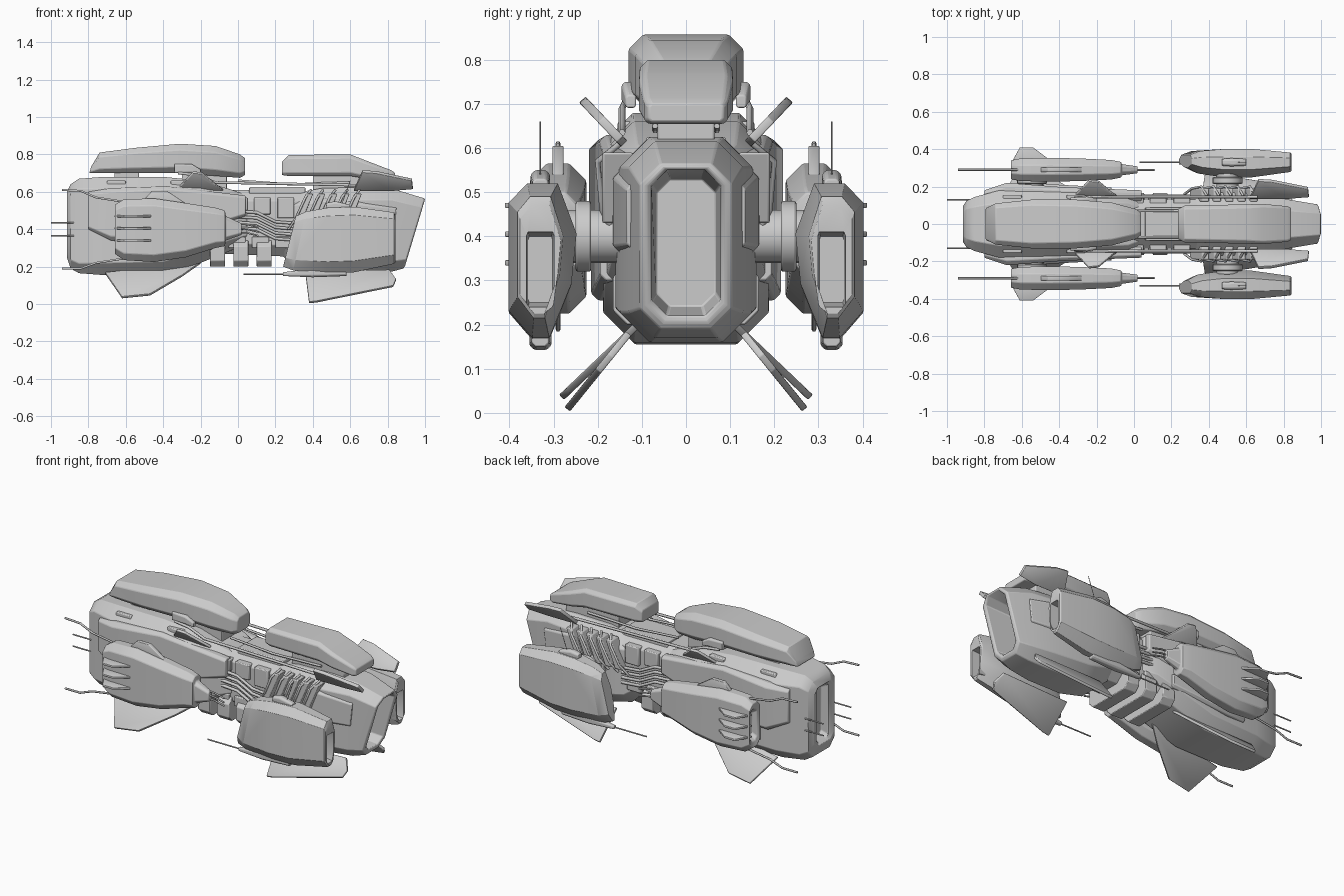
import bpy, bmesh, math
from mathutils import Vector


def finish(name, bm, mirror=False, bevel=0.006, angle=32, solid=0):
    bmesh.ops.recalc_face_normals(bm, faces=bm.faces)
    me = bpy.data.meshes.new(name)
    bm.to_mesh(me)
    bm.free()
    for p in me.polygons:
        p.use_smooth = True
    me.set_sharp_from_angle(angle=math.radians(angle))
    ob = bpy.data.objects.new(name, me)
    bpy.context.collection.objects.link(ob)
    if solid:
        m = ob.modifiers.new("thickness", 'SOLIDIFY')
        m.thickness, m.offset = solid, 0
    if bevel:
        m = ob.modifiers.new("bevel", 'BEVEL')
        m.width, m.segments, m.limit_method = bevel, 2, 'ANGLE'
        m.angle_limit = math.radians(35)
    if mirror:
        m = ob.modifiers.new("mirror", 'MIRROR')
        m.use_axis = (False, True, False)
    return ob


def octagon(c):
    return lambda w, h: [(sy * (w - a * c * min(w, h)), sz * (h - (1 - a) * c * min(w, h)))
                         for sy, sz, a in [(1, 1, 0), (1, 1, 1), (-1, 1, 1), (-1, 1, 0),
                                           (-1, -1, 0), (-1, -1, 1), (1, -1, 1), (1, -1, 0)]]


def loft(name, sections, profile=octagon(0.45), mirror=False, bevel=0.004, angle=32):
    """sections: x, y centre, z low, z high, half width, lean of the section"""
    bm = bmesh.new()
    rings = []
    for x, yc, z0, z1, hw, k in sections:
        zc, hh = (z0 + z1) / 2, (z1 - z0) / 2
        rings.append([bm.verts.new((x + k * v, yc + u, zc + v)) for u, v in profile(hw, hh)])
    for a, b in zip(rings, rings[1:]):
        for i in range(len(a)):
            j = (i + 1) % len(a)
            bm.faces.new((a[i], a[j], b[j], b[i]))
    bm.faces.new(rings[0])
    bm.faces.new(rings[-1])
    return finish(name, bm, mirror, bevel, angle)


def box(name, x0, x1, y0, y1, z0, z1, mirror=False, lean=0, bevel=0.005):
    return loft(name, [(x, (y0 + y1) / 2, z0, z1, (y1 - y0) / 2, lean) for x in (x0, x1)],
                lambda w, h: [(w, h), (-w, h), (-w, -h), (w, -h)], mirror, bevel)


def fin(name, pts, ya, za, slope, thick=0.016):
    """flat fin drawn in x,z and tilted outwards: y = ya + slope * (z - za)"""
    bm = bmesh.new()
    bm.faces.new([bm.verts.new((x, ya + slope * (z - za), z)) for x, z in pts])
    return finish(name, bm, True, 0.003, 32, thick)


def tube(name, pts, r):
    cu = bpy.data.curves.new(name, 'CURVE')
    cu.dimensions, cu.bevel_depth, cu.bevel_resolution, cu.use_fill_caps = '3D', r, 1, True
    for s in (1, -1):
        sp = cu.splines.new('POLY')
        sp.points.add(len(pts) - 1)
        for p, (x, y, z) in zip(sp.points, pts):
            p.co = (x, s * y, z, 1)
    ob = bpy.data.objects.new(name, cu)
    bpy.context.collection.objects.link(ob)


def hub(name, x, z, r, y0, y1):
    bm = bmesh.new()
    bmesh.ops.create_cone(bm, cap_ends=True, segments=24, radius1=r, radius2=r, depth=y1 - y0)
    for v in bm.verts:
        v.co = Vector((x + v.co.x, (y0 + y1) / 2 + v.co.z, z + v.co.y))
    finish(name, bm, True, 0.005)


# Main hull: forward block with slit mouth, neck, rear block with slanted intake
loft("forward_hull", [
    (-0.86, 0, 0.28, 0.57, 0.045, 0), (-0.90, 0, 0.26, 0.59, 0.055, 0), (-0.915, 0, 0.25, 0.60, 0.095, 0),
    (-0.895, 0, 0.19, 0.64, 0.125, 0), (-0.85, 0, 0.165, 0.67, 0.145, 0), (-0.72, 0, 0.155, 0.68, 0.18, 0),
    (-0.40, 0, 0.16, 0.68, 0.188, 0), (-0.20, 0, 0.22, 0.66, 0.187, 0), (-0.03, 0, 0.29, 0.61, 0.17, 0),
    (0.05, 0, 0.32, 0.58, 0.13, 0)], octagon(0.36))
loft("neck", [(-0.1, 0, 0.27, 0.61, 0.13, 0), (0.35, 0, 0.25, 0.61, 0.13, 0)])
loft("rear_hull", [
    (0.24, 0, 0.27, 0.57, 0.11, 0.1), (0.32, 0, 0.20, 0.60, 0.15, 0.1), (0.45, 0, 0.165, 0.62, 0.16, 0),
    (0.68, 0, 0.16, 0.625, 0.15, 0), (0.82, 0, 0.17, 0.615, 0.13, 0.05), (0.94, 0, 0.19, 0.565, 0.105, 0.3),
    (0.947, 0, 0.205, 0.555, 0.09, 0.3), (0.942, 0, 0.22, 0.55, 0.078, 0.3), (0.70, 0, 0.24, 0.53, 0.068, 0)])
loft("rear_cheek", [(0.42, 0.13, 0.37, 0.57, 0.04, 0), (0.65, 0.125, 0.36, 0.55, 0.04, 0),
                    (0.84, 0.105, 0.37, 0.52, 0.03, 0.1)], mirror=True)

# Forward shoulder plates and lower skirts
loft("shoulder_plate", [(-0.80, 0.15, 0.40, 0.60, 0.03, 0), (-0.68, 0.17, 0.34, 0.62, 0.05, 0),
                        (-0.38, 0.162, 0.34, 0.63, 0.035, 0), (0.04, 0.15, 0.47, 0.58, 0.03, 0)], mirror=True)
loft("lower_skirt", [(-0.62, 0.17, 0.26, 0.36, 0.03, 0), (-0.50, 0.18, 0.255, 0.38, 0.035, 0),
                     (-0.12, 0.165, 0.30, 0.38, 0.03, 0)], mirror=True)
for i, x in enumerate((-0.70, -0.36)):
    box(f"deck_hatch_{i}", x, x + 0.10, 0.10, 0.155, 0.61, 0.66, True)

# Top pods and their pylons
loft("forward_top_pod", [
    (-0.79, 0, 0.70, 0.735, 0.085, 0.3), (-0.74, 0, 0.70, 0.81, 0.11, 0), (-0.55, 0, 0.70, 0.835, 0.13, 0),
    (-0.31, 0, 0.70, 0.857, 0.13, 0), (-0.12, 0, 0.685, 0.845, 0.115, 0), (0.01, 0, 0.675, 0.80, 0.08, 0),
    (0.038, 0, 0.69, 0.78, 0.06, 0)], octagon(0.42))
loft("rear_top_pod", [
    (0.235, 0, 0.69, 0.76, 0.08, 0), (0.27, 0, 0.685, 0.797, 0.098, 0), (0.60, 0, 0.685, 0.80, 0.105, 0),
    (0.69, 0, 0.67, 0.765, 0.107, 0), (0.82, 0, 0.655, 0.715, 0.095, 0), (0.84, 0, 0.66, 0.70, 0.085, 0)],
    octagon(0.32))
for n, a, b in (("forward", -0.66, -0.53), ("forward_aft", -0.30, -0.06), ("rear", 0.40, 0.75)):
    box(n + "_top_pylon", a, b, -0.065, 0.065, 0.60, 0.72)
loft("top_pod_blister", [(-0.34, 0.13, 0.70, 0.75, 0.012, 0), (-0.25, 0.13, 0.70, 0.75, 0.016, 0),
                         (-0.20, 0.125, 0.69, 0.72, 0.012, 0)], mirror=True)

# Forward side pods: front mouth, tapering to a snout
loft("forward_side_pod", [
    (-0.62, 0.29, 0.32, 0.47, 0.026, 0), (-0.65, 0.29, 0.30, 0.49, 0.032, 0), (-0.66, 0.29, 0.27, 0.53, 0.05, 0),
    (-0.61, 0.29, 0.235, 0.56, 0.06, 0), (-0.45, 0.29, 0.225, 0.565, 0.064, 0), (-0.28, 0.29, 0.25, 0.54, 0.06, 0),
    (-0.12, 0.29, 0.30, 0.515, 0.052, 0), (-0.07, 0.29, 0.31, 0.50, 0.042, 0), (-0.065, 0.29, 0.34, 0.47, 0.03, 0),
    (0.02, 0.29, 0.37, 0.43, 0.018, 0)], octagon(0.6), True)
for i, z in enumerate((0.34, 0.405, 0.47)):
    bm = bmesh.new()
    bm.faces.new([bm.verts.new((x, y, z)) for x, y in
                  ((-0.66, 0.32), (-0.61, 0.41), (-0.54, 0.41), (-0.42, 0.32))])
    finish(f"side_vane_{i}", bm, True, 0.002, 32, 0.012)
fin("pod_top_crest", [(-0.52, 0.54), (-0.46, 0.605), (-0.38, 0.605), (-0.25, 0.52)], 0.29, 0.5, 0, 0.025)
tube("pod_upper_prong", [(-0.94, 0.29, 0.61), (-0.84, 0.29, 0.605), (-0.76, 0.29, 0.57), (-0.60, 0.29, 0.545)], 0.006)
tube("pod_lower_prong", [(-0.94, 0.29, 0.19), (-0.84, 0.29, 0.19), (-0.76, 0.29, 0.22), (-0.60, 0.29, 0.245)], 0.006)
for i, z in enumerate((0.365, 0.435)):
    tube(f"bow_probe_{i}", [(-1.0, 0.13, z), (-0.80, 0.13, z)], 0.004)
for i, z in enumerate((0.385, 0.405, 0.43)):
    tube(f"snout_barrel_{i}", [(-0.02, 0.288, z), (0.05, 0.288, z - 0.005), (0.11, 0.288, z - 0.02)], 0.005)

# Rear side pods: keel-shaped section with rectangular rear mouth
KEEL = [(1, .75), (.45, 1), (-.45, 1), (-1, .35), (-.85, -.3), (-.2, -1), (.3, -1), (1, -.65)]
SLOT = [(1, .9), (.9, 1), (-.9, 1), (-1, .9), (-1, -.9), (-.9, -1), (.9, -1), (1, -.9)]
loft("rear_side_pod", [
    (0.275, 0.335, 0.20, 0.47, 0.035, 0.25), (0.33, 0.33, 0.18, 0.495, 0.06, 0.22),
    (0.48, 0.325, 0.165, 0.515, 0.076, 0), (0.62, 0.325, 0.17, 0.52, 0.077, 0), (0.835, 0.33, 0.215, 0.49, 0.052, 0),
    (0.842, 0.33, 0.225, 0.47, 0.046, 0), (0.841, 0.33, 0.24, 0.41, 0.031, 0), (0.74, 0.33, 0.25, 0.40, 0.028, 0)],
    lambda w, h: [(u * w, v * h) for u, v in (SLOT if w < 0.033 else KEEL)], True, 0.003)
loft("rear_pod_turret", [(0.47, 0.33, 0.50, 0.54, 0.018, 0), (0.52, 0.33, 0.50, 0.55, 0.022, 0),
                         (0.60, 0.33, 0.50, 0.53, 0.018, 0)], mirror=True)
loft("rear_pod_gun", [(0.24, 0.33, 0.15, 0.17, 0.012, 0), (0.40, 0.33, 0.143, 0.19, 0.025, 0),
                      (0.58, 0.33, 0.15, 0.20, 0.02, 0)], mirror=True)
tube("rear_pod_gun_barrel", [(0.03, 0.33, 0.16), (0.30, 0.33, 0.16)], 0.004)
tube("rear_pod_antenna", [(0.55, 0.33, 0.52), (0.60, 0.33, 0.66)], 0.002)

# Rotating hubs joining pods to the hull
for n, x in (("forward", -0.545), ("rear", 0.50)):
    hub(n + "_hub", x, 0.40, 0.06, 0.10, 0.27)
    hub(n + "_hub_collar", x, 0.40, 0.08, 0.215, 0.25)

# Diagonal fins
fin("lower_rear_fin", [(0.36, 0.17), (0.38, 0.008), (0.42, 0.012), (0.83, 0.095), (0.845, 0.13), (0.81, 0.18)],
    0.13, 0.18, -0.81)
fin("lower_forward_fin", [(-0.71, 0.165), (-0.62, 0.035), (-0.47, 0.05), (-0.30, 0.15), (-0.20, 0.22)],
    0.13, 0.18, -1.05)
fin("upper_rear_fin", [(0.62, 0.61), (0.665, 0.71), (0.74, 0.705), (0.93, 0.665), (0.935, 0.62), (0.82, 0.61)],
    0.14, 0.61, 0.95, 0.02)
fin("upper_forward_fin", [(-0.32, 0.62), (-0.24, 0.705), (-0.19, 0.70), (-0.12, 0.64), (-0.08, 0.61)],
    0.14, 0.61, 0.98)

# Neck machinery: belly tanks, deck blocks, ribs, pipes and rails
for i, x in enumerate((-0.15, -0.025, 0.10)):
    loft(f"belly_tank_{i}", [(x, 0, 0.20, 0.34, 0.165, 0), (x + 0.08, 0, 0.20, 0.34, 0.165, 0)])
    box(f"neck_block_{i}", x + 0.11, x + 0.20, 0.09, 0.15, 0.50 - 0.02 * i, 0.57, True)
    box(f"neck_panel_{i}", x + 0.10, x + 0.19, 0.10, 0.145, 0.30, 0.36, True)
box("neck_deck", 0.06, 0.36, -0.09, 0.09, 0.58, 0.625)
for i in range(5):
    x = 0.33 + 0.065 * i
    box(f"rear_rib_{i}", x, x + 0.04, 0.12, 0.19, 0.43, 0.59, True, 0.4)
    tube(f"rib_hose_{i}", [(x - 0.06, 0.16, 0.40), (x - 0.02, 0.19, 0.46), (x + 0.03, 0.20, 0.57),
                           (x + 0.06, 0.15, 0.61)], 0.007)
for i in range(4):
    z = 0.38 + 0.03 * i
    tube(f"neck_pipe_{i}", [(-0.06, 0.15, z + 0.03), (0.10, 0.15, z + 0.02), (0.20, 0.15, z - 0.03),
                            (0.32, 0.15, z - 0.04)], 0.009)
tube("upper_rail", [(-0.32, 0.14, 0.70), (-0.22, 0.145, 0.69), (-0.12, 0.145, 0.65), (0.66, 0.145, 0.635)], 0.008)
tube("inner_rail", [(0.0, 0.07, 0.66), (0.28, 0.07, 0.64), (0.60, 0.07, 0.65)], 0.007)
